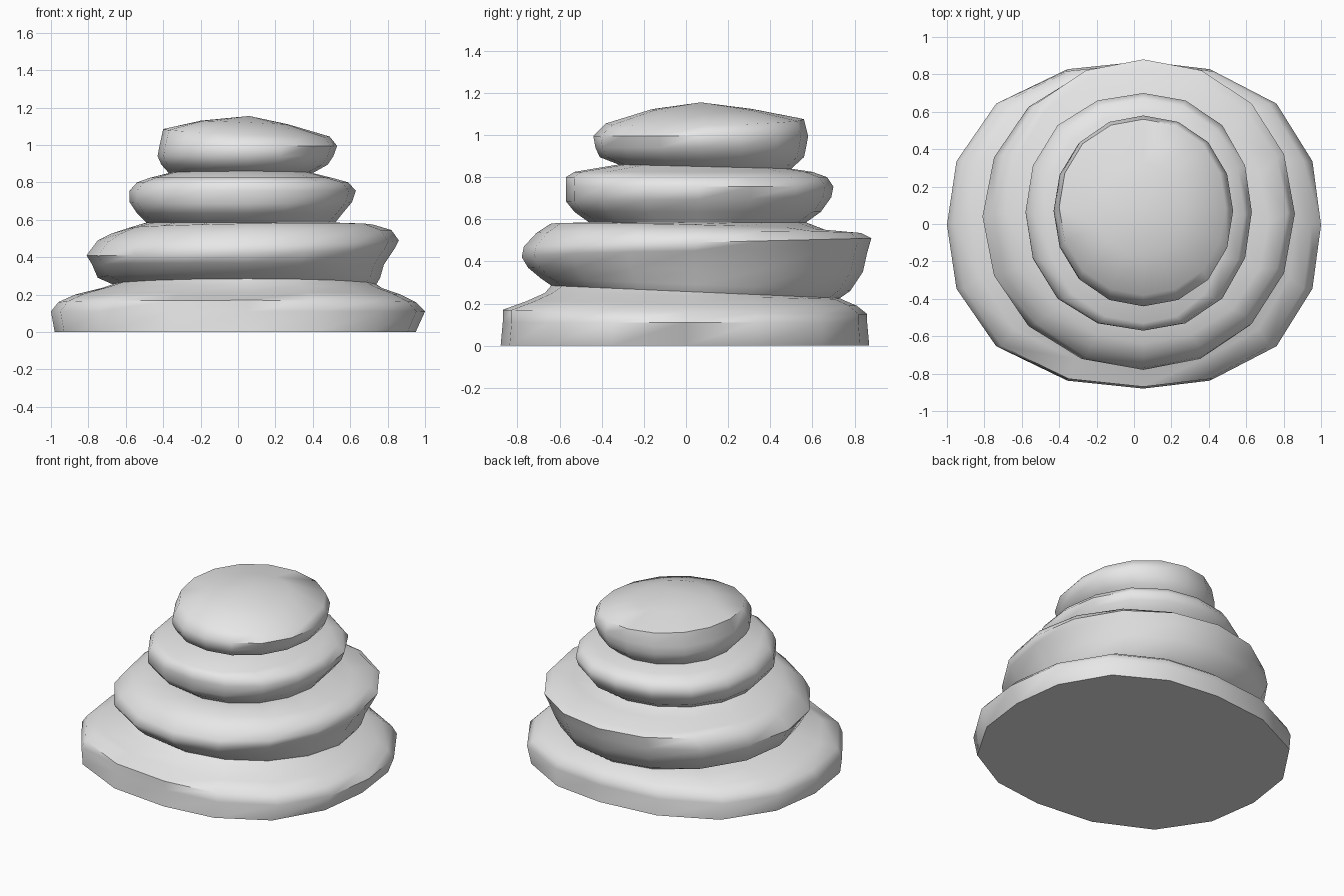
import bpy
import bmesh
from math import sin, cos, pi

SIDES = 16
AXIS_X = 0.05

if "Cube" in bpy.data.objects:
    bpy.data.objects.remove(bpy.data.objects["Cube"], do_unlink=True)

stone_grey = bpy.data.materials.new("stone_grey")
stone_grey.use_nodes = True
colour = (0.8, 0.8, 0.8, 1)
stone_grey.diffuse_color = colour
stone_grey.node_tree.nodes["Principled BSDF"].inputs["Base Color"].default_value = colour


def ring_points(ring, squareness):
    """Rounded outline through its east, north, west and south extents, with a tilt."""
    east, north, west, south, height, tilt_x, tilt_y = ring
    centre_y = (north + south) / 2
    points = []
    for i in range(SIDES):
        angle = 2 * pi * i / SIDES
        c, s = cos(angle), sin(angle)
        bulge = 1 + squareness * sin(2 * angle) ** 2
        reach = east - AXIS_X if c > 0 else AXIS_X - west
        points.append((AXIS_X + reach * c * bulge,
                       centre_y + (north - south) / 2 * s * bulge,
                       height + tilt_x * c + tilt_y * s))
    return points


def make_stone(name, rings, squareness, flat_base=False, peak=None):
    """Loft the rings into one stone; optionally close it below or above."""
    bm = bmesh.new()
    loops = []
    for i, ring in enumerate(rings):
        shared_neck = (i == 0 and not flat_base) or (i == len(rings) - 1 and not peak)
        outline = ring_points(ring, 0 if shared_neck else squareness)
        loops.append([bm.verts.new(p) for p in outline])
    for low, high in zip(loops, loops[1:]):
        for i in range(SIDES):
            j = (i + 1) % SIDES
            bm.faces.new((low[i], low[j], high[j], high[i]))
    if flat_base:
        bm.faces.new(loops[0][::-1])
    if peak:
        tip = bm.verts.new(peak)
        for i in range(SIDES):
            bm.faces.new((loops[-1][i], loops[-1][(i + 1) % SIDES], tip))
    mesh = bpy.data.meshes.new(name)
    bm.to_mesh(mesh)
    bm.free()
    mesh.materials.append(stone_grey)
    stone = bpy.data.objects.new(name, mesh)
    bpy.context.collection.objects.link(stone)
    bpy.ops.object.select_all(action="DESELECT")
    stone.select_set(True)
    bpy.context.view_layer.objects.active = stone
    bpy.ops.object.shade_smooth_by_angle(angle=pi / 3)


# Creases shared by neighbouring stones: east, north, west, south, height, tilts
low_neck = (.74, .73, -.67, -.64, .255, 0, -.03)
mid_neck = (.52, .57, -.49, -.46, .585, 0, 0)
high_neck = (.4, .5, -.37, -.32, .85, 0, -.01)

# Wide base stone with a flat underside
make_stone("base_stone", [
    (.95, .87, -.98, -.88, 0, 0, 0),
    (1, .86, -1, -.87, .11, 0, 0),
    (.95, .86, -.96, -.87, .16, 0, -.01),
    (.87, .81, -.87, -.76, .2, 0, -.01),
    (.77, .74, -.73, -.67, .235, 0, -.015),
    low_neck], .06, flat_base=True)

# Second stone, leaning outward at the back
make_stone("lower_stone", [
    low_neck,
    (.76, .78, -.75, -.69, .29, 0, -.03),
    (.78, .84, -.78, -.75, .36, 0, -.01),
    (.84, .86, -.81, -.78, .43, .02, .01),
    (.86, .88, -.75, -.77, .49, 0, .02),
    (.82, .83, -.68, -.71, .535, .01, 0),
    (.72, .66, -.59, -.64, .565, .01, -.015),
    mid_neck], .01)

# Third stone
make_stone("upper_stone", [
    mid_neck,
    (.56, .64, -.54, -.53, .635, 0, 0),
    (.61, .69, -.58, -.57, .695, 0, .01),
    (.63, .7, -.58, -.57, .755, 0, 0),
    (.59, .67, -.54, -.57, .8, 0, 0),
    (.5, .6, -.47, -.53, .825, 0, 0),
    high_neck], .03)

# Top stone with a shallow peak
make_stone("top_stone", [
    high_neck,
    (.48, .56, -.41, -.41, .895, 0, 0),
    (.51, .57, -.43, -.43, .94, 0, 0),
    (.53, .58, -.42, -.44, .995, 0, 0),
    (.49, .56, -.4, -.38, 1.065, -.02, .01),
    (.27, .33, -.2, -.17, 1.12, -.01, 0)],
    .02, peak=(.06, .07, 1.155))
